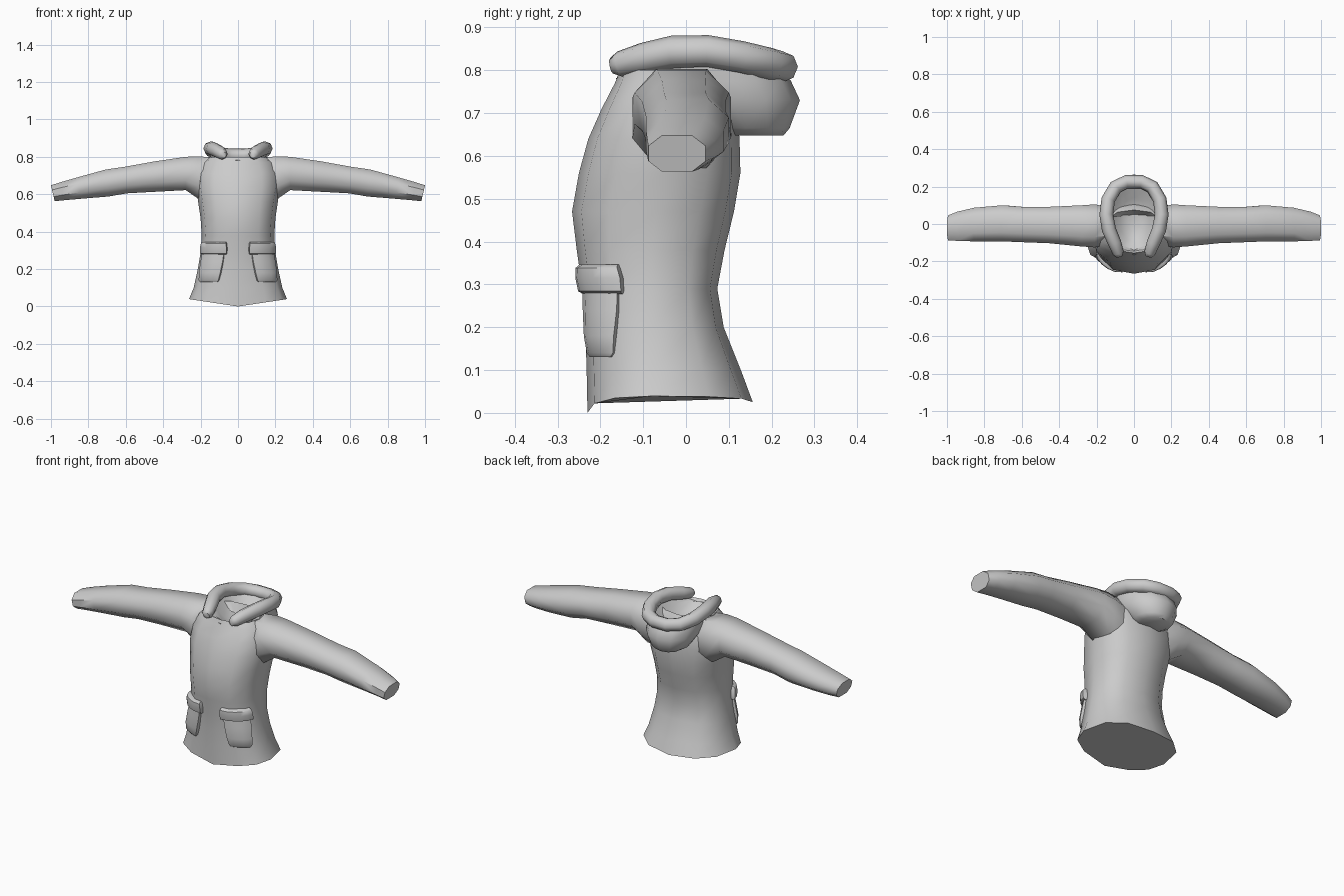
import bpy
from math import sin, cos, pi, radians
from mathutils import Vector

if "Cube" in bpy.data.objects:
    bpy.data.objects.remove(bpy.data.objects["Cube"], do_unlink=True)

GREY = (0.6, 0.6, 0.6, 1)
cloth = bpy.data.materials.new("grey cloth")
cloth.use_nodes = True
cloth.diffuse_color = GREY
cloth.node_tree.nodes["Principled BSDF"].inputs["Base Color"].default_value = GREY


def loft(name, rings, sharp=50):
    """Skin a list of equal rings, cap both ends, smooth all but sharp edges."""
    n = len(rings[0])
    verts = [tuple(p) for ring in rings for p in ring]
    faces = [tuple(range(n))[::-1], tuple(range(len(verts) - n, len(verts)))]
    for r in range(len(rings) - 1):
        for i in range(n):
            a, b = r * n + i, r * n + (i + 1) % n
            faces.append((a, b, b + n, a + n))
    mesh = bpy.data.meshes.new(name)
    mesh.from_pydata(verts, [], faces)
    mesh.materials.append(cloth)
    obj = bpy.data.objects.new(name, mesh)
    bpy.context.collection.objects.link(obj)
    bpy.ops.object.select_all(action='DESELECT')
    bpy.context.view_layer.objects.active = obj
    obj.select_set(True)
    bpy.ops.object.mode_set(mode='EDIT')
    bpy.ops.mesh.select_all(action='SELECT')
    bpy.ops.mesh.normals_make_consistent(inside=False)
    bpy.ops.object.mode_set(mode='OBJECT')
    bpy.ops.object.shade_smooth_by_angle(angle=radians(sharp))
    return obj


def power(v, p):
    return abs(v) ** p * (1 if v >= 0 else -1)


def outline(angle, half, front, back, mid, p=0.82):
    """Point on a rounded outline, front at angle -90."""
    s = power(sin(angle), p)
    reach = back - mid if s > 0 else mid - front
    return half * power(cos(angle), p), mid + reach * s


# Body: height, half width, front, back, depth of the widest point
BODY = [
    (0.00, 0.262, -0.23, 0.156, -0.08),
    (0.10, 0.237, -0.232, 0.128, -0.08),
    (0.20, 0.215, -0.235, 0.088, -0.08),
    (0.29, 0.200, -0.242, 0.073, -0.08),
    (0.38, 0.194, -0.255, 0.09, -0.08),
    (0.47, 0.200, -0.266, 0.112, -0.07),
    (0.56, 0.213, -0.25, 0.127, -0.05),
    (0.64, 0.226, -0.228, 0.125, -0.04),
    (0.71, 0.222, -0.197, 0.118, -0.03),
    (0.77, 0.195, -0.166, 0.095, -0.03),
    (0.80, 0.155, -0.155, 0.075, -0.03),
    (0.70, 0.060, -0.08, 0.04, -0.03),
]
SIDES = 12


def body_at(z):
    for lo, hi in zip(BODY, BODY[1:]):
        if lo[0] <= z <= hi[0]:
            t = (z - lo[0]) / (hi[0] - lo[0])
            return [a + (b - a) * t for a, b in zip(lo[1:], hi[1:])]


rings = []
for k, (z, *shape) in enumerate(BODY):
    ring = []
    for i in range(SIDES):
        x, y = outline(2 * pi * i / SIDES, *shape)
        hem = (0.15 * abs(x) if y < -0.07 else 0.025 + 0.055 * abs(x)) if k == 0 else z
        ring.append((x, y, hem))
    rings.append(ring)
loft("jacket_body", rings)

# Sleeves: x, front, back, bottom, top, lean of the ring
SLEEVE = [
    (0.13, -0.11, 0.09, 0.56, 0.795, 0.0),
    (0.21, -0.125, 0.105, 0.575, 0.803, 0.0),
    (0.28, -0.12, 0.10, 0.622, 0.80, 0.0),
    (0.45, -0.103, 0.092, 0.613, 0.775, 0.0),
    (0.60, -0.097, 0.092, 0.605, 0.747, 0.005),
    (0.70, -0.093, 0.10, 0.588, 0.732, 0.008),
    (0.85, -0.093, 0.087, 0.576, 0.69, 0.01),
    (0.94, -0.09, 0.066, 0.568, 0.664, 0.01),
    (0.99, -0.088, 0.046, 0.563, 0.648, 0.01),
]
for side, label in ((1, "left"), (-1, "right")):
    rings = []
    for x, y0, y1, z0, z1, lean in SLEEVE:
        ring = []
        for i in range(8):
            a = 2 * pi * (i + 0.5) / 8
            # stretch so the flats of the octagon meet the limits
            c, s = cos(a) / cos(pi / 8), sin(a) / cos(pi / 8)
            c, s = c * (1 if abs(c) > 0.9 else 1.25), s
            ring.append((side * (x + lean * s), (y0 + y1) / 2 + (y1 - y0) / 2 * c,
                         (z0 + z1) / 2 + (z1 - z0) / 2 * s))
        rings.append(ring)
    loft(label + "_sleeve", rings)


# Pockets: pads that follow the body, given as height, inner and outer angle, thickness
POUCH = [(0.13, 66, 34, 0.004), (0.14, 68, 30, 0.012), (0.18, 70, 28, 0.018),
         (0.24, 72, 25, 0.014), (0.30, 73, 24, 0.006)]
FLAP = [(0.278, 76, 21, 0.006), (0.284, 77, 20, 0.020), (0.315, 77, 20, 0.024),
        (0.338, 76, 22, 0.020), (0.346, 75, 23, 0.006)]


def pad(name, rows, side):
    rings = []
    for z, inner, outer, thick in rows:
        ring = []
        for off in (thick, -0.012):
            steps = range(6) if off > 0 else range(5, -1, -1)
            for j in steps:
                a = -radians(inner + (outer - inner) * j / 5)
                x, y = outline(a, *body_at(z))
                o = off if j in (1, 2, 3, 4) or off < 0 else off * 0.7
                ring.append((side * (x + o * cos(a)), y + o * sin(a), z))
        rings.append(ring)
    loft(name, rings)


for side, label in ((1, "left"), (-1, "right")):
    pad(label + "_pocket", POUCH, side)
    pad(label + "_pocket_flap", FLAP, side)

# Hood bag: outside up to the rim, then the hollow inside
HOOD = [
    (0.648, 0.075, 0.08, 0.228, 0.16),
    (0.665, 0.105, 0.05, 0.242, 0.14),
    (0.73, 0.142, -0.06, 0.266, 0.10),
    (0.775, 0.146, -0.15, 0.245, 0.07),
    (None, 0.146, -0.165, 0.225, 0.06),
    (0.79, 0.110, -0.14, 0.19, 0.05),
    (0.755, 0.075, -0.10, 0.14, 0.03),
    (0.735, 0.030, -0.04, 0.07, 0.02),
]
rings = []
for z, *shape in HOOD:
    ring = []
    for i in range(SIDES):
        x, y = outline(2 * pi * i / SIDES, *shape, p=0.95)
        rim = 0.835 - 0.9 * (y - 0.03) ** 2
        if y < -0.1:
            rim -= 0.02
        ring.append((x, y, rim if z is None else z))
    rings.append(ring)
loft("hood", rings)

# Padded hood trim: a tube swept round the opening (x, y, z, radius)
HALF = [(0.079, -0.174, 0.81, 0.018), (0.084, -0.155, 0.814, 0.03),
        (0.104, -0.10, 0.828, 0.036), (0.134, -0.03, 0.843, 0.038),
        (0.148, 0.05, 0.845, 0.037), (0.138, 0.13, 0.831, 0.037),
        (0.098, 0.198, 0.815, 0.037), (0.04, 0.226, 0.808, 0.036)]
path = HALF + [(-x, y, z, r) for x, y, z, r in reversed(HALF)]
rings = []
for k, (x, y, z, r) in enumerate(path):
    before, after = path[max(k - 1, 0)], path[min(k + 1, len(path) - 1)]
    along = (Vector(after[:3]) - Vector(before[:3])).normalized()
    across = along.cross(Vector((0, 0, 1))).normalized()
    up = across.cross(along)
    rings.append([Vector((x, y, z)) + r * (across * cos(2 * pi * i / 8) + up * sin(2 * pi * i / 8))
                  for i in range(8)])
loft("hood_trim", rings, 60)
